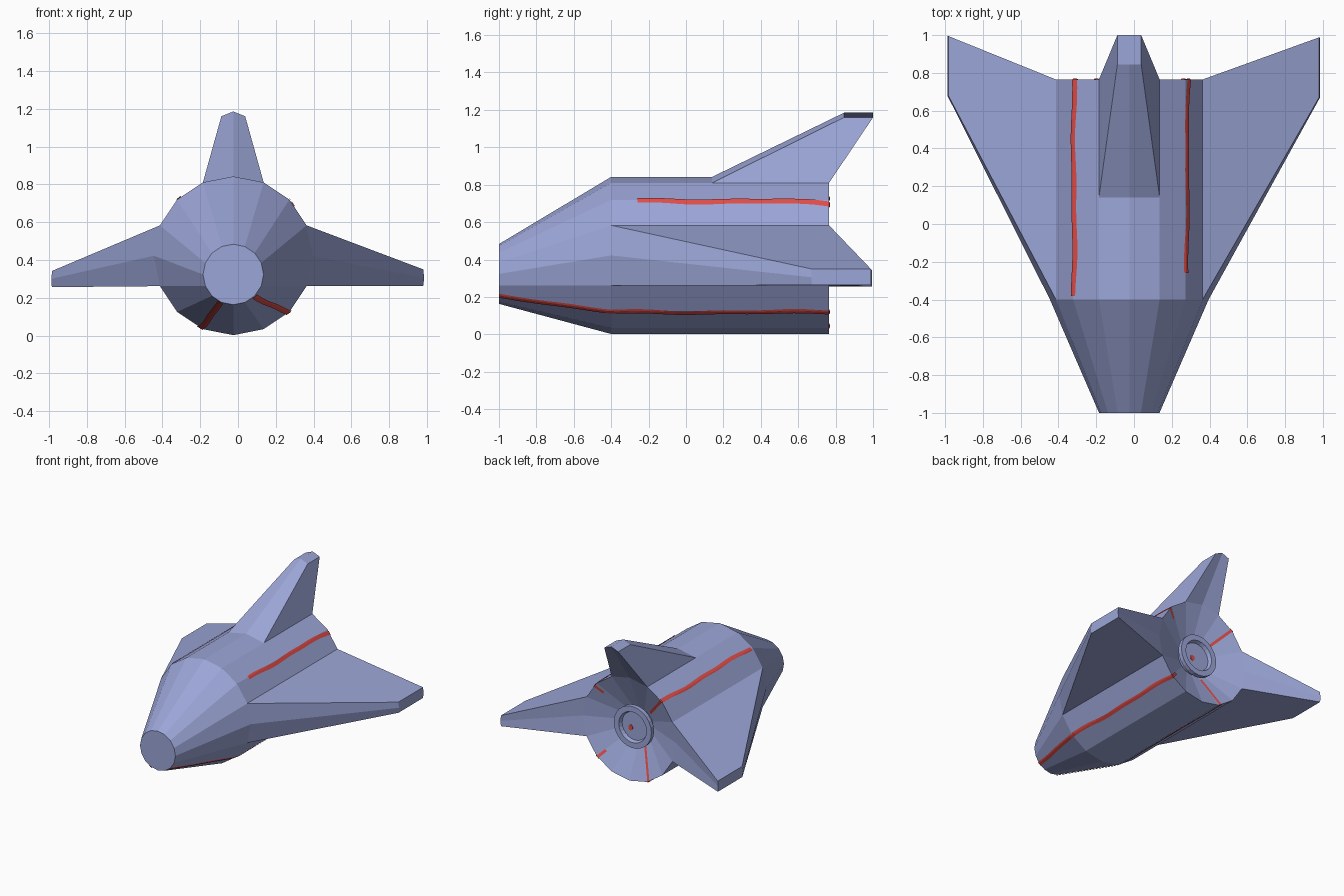
import bpy, bmesh, math
from mathutils import Vector

if "Cube" in bpy.data.objects:
    bpy.data.objects.remove(bpy.data.objects["Cube"])

CX, CZ, R, SIDES = -0.025, 0.422, 0.42, 16
BACK, DISH_Y, DISH_R = 0.765, 0.64, 0.13


def material(name, rgb):
    m = bpy.data.materials.new(name)
    m.diffuse_color = (*rgb, 1)
    m.use_nodes = True
    m.node_tree.nodes["Principled BSDF"].inputs["Base Color"].default_value = m.diffuse_color
    return m


BLUE = material("periwinkle_hull", (0.33, 0.38, 0.68))
RED = material("red_marking", (0.75, 0.075, 0.065))


def make_object(name, rows, mat, closed=True, cap_start=False, cap_end=False):
    """Bridge rows of points (all of one length) into a flat-shaded mesh."""
    bm = bmesh.new()
    vs = [[bm.verts.new(p) for p in row] for row in rows]
    n = len(rows[0])
    for a, b in zip(vs, vs[1:]):
        for i in range(n if closed else n - 1):
            j = (i + 1) % n
            bm.faces.new((a[i], a[j], b[j], b[i]))
    if cap_start:
        bm.faces.new(vs[0])
    if cap_end:
        bm.faces.new(vs[-1])
    bmesh.ops.recalc_face_normals(bm, faces=bm.faces)
    me = bpy.data.meshes.new(name)
    bm.to_mesh(me)
    bm.free()
    me.materials.append(mat)
    ob = bpy.data.objects.new(name, me)
    bpy.context.collection.objects.link(ob)
    return ob


def polar(deg, y, r, cz=CZ):
    """Point around the hull axis; 0 degrees is up, 90 is +x."""
    a = math.radians(deg)
    return Vector((CX + r * math.sin(a), y, cz + r * math.cos(a)))


def ring(y, r, cz=CZ, sides=SIDES):
    return [polar(360 * i / sides, y, r, cz) for i in range(sides)]


# Hull: drooped nose, straight barrel, dished tail
make_object("hull", [ring(-1, 0.16, 0.323), ring(-0.4, R), ring(BACK, R),
                     ring(DISH_Y, DISH_R)], BLUE, cap_start=True, cap_end=True)

# Engine nozzle: neck, flange, lip and recessed floor
nozzle = [(0.635, 0.13), (0.685, 0.13), (0.69, 0.17), (0.725, 0.17),
          (0.725, 0.125), (0.695, 0.115)]
make_object("engine_nozzle", [ring(y, r, sides=24) for y, r in nozzle], BLUE, cap_end=True)


# Wings and fin: each grows out of two neighbouring hull faces
def blade(name, angles, root_y, tip, tip_y):
    front = [polar(a, root_y, R) for a in angles]
    back = [polar(a, BACK, R) for a in reversed(angles)]
    outer = [Vector((x, tip_y[0], z)) for x, z in tip]
    outer += [Vector((x, tip_y[1], z)) for x, z in reversed(tip)]
    make_object(name, [front + back, outer], BLUE, cap_end=True)


blade("right_wing", (67.5, 90, 112.5), -0.4,
      ((0.98, 0.35), (0.985, 0.305), (0.98, 0.263)), (0.67, 0.988))
blade("left_wing", (292.5, 270, 247.5), -0.4,
      ((-0.983, 0.342), (-0.988, 0.30), (-0.985, 0.256)), (0.68, 0.995))
blade("tail_fin", (-22.5, 0, 22.5), 0.14,
      ((-0.088, 1.16), (-0.025, 1.185), (0.038, 1.16)), (0.845, 1.0))


# Red wavy markings: thin ribbons along the hull, wrapping onto the tail dish
def facet_radius(r, deg):
    step = 360 / SIDES
    return r * math.cos(math.pi / SIDES) / math.cos(math.radians(deg % step - step / 2))


def marking(name, deg, y0, dish_reach, phase, drift=0):
    rows = []

    def add(y, r, cz, mid, half, lift_r, lift_y):
        d = math.degrees(half / r)
        rows.append([polar(mid + d * k, y + lift_y,
                           facet_radius(r, mid + d * k) + lift_r, cz)
                     for k in (-1, -0.33, 0.33, 1)])

    steps = 28
    mid = deg
    for i in range(steps + 1):
        y = y0 + (BACK - y0) * i / steps
        t = min(1, (y + 1) / 0.6)
        r, cz = 0.16 + (R - 0.16) * t, 0.323 + (CZ - 0.323) * t
        wave = 0.7 * math.sin(7 * y + phase) + 0.5 * math.sin(15 * y + 2 * phase)
        mid = deg + wave + drift * max(0, (y - 0.5) / 0.265)
        add(y, r, cz, mid, 0.016, 0.005, 0)
    for i in range(7):
        t = dish_reach * i / 6
        add(BACK + (DISH_Y - BACK) * t, R + (DISH_R - R) * t, CZ, mid, 0.011, 0, 0.005)
    make_object(name, rows, RED, closed=False)


marking("upper_right_marking", 46.5, -0.26, 0.28, 0.5, 3)
marking("upper_left_marking", -44, -0.38, 0.85, 2.0)
marking("lower_right_marking", 136, -1.0, 0.28, 1.0)
marking("lower_left_marking", -155.5, -1.0, 0.85, 3.0)

# Small red spot on the nozzle floor
spot = [Vector((0.012 + 0.02 * math.cos(a), 0.699, 0.40 + 0.024 * math.sin(a)))
        for a in (math.tau * i / 10 for i in range(10))]
make_object("nozzle_spot", [[p - Vector((0, 0.004, 0)) for p in spot], spot], RED, cap_end=True)
